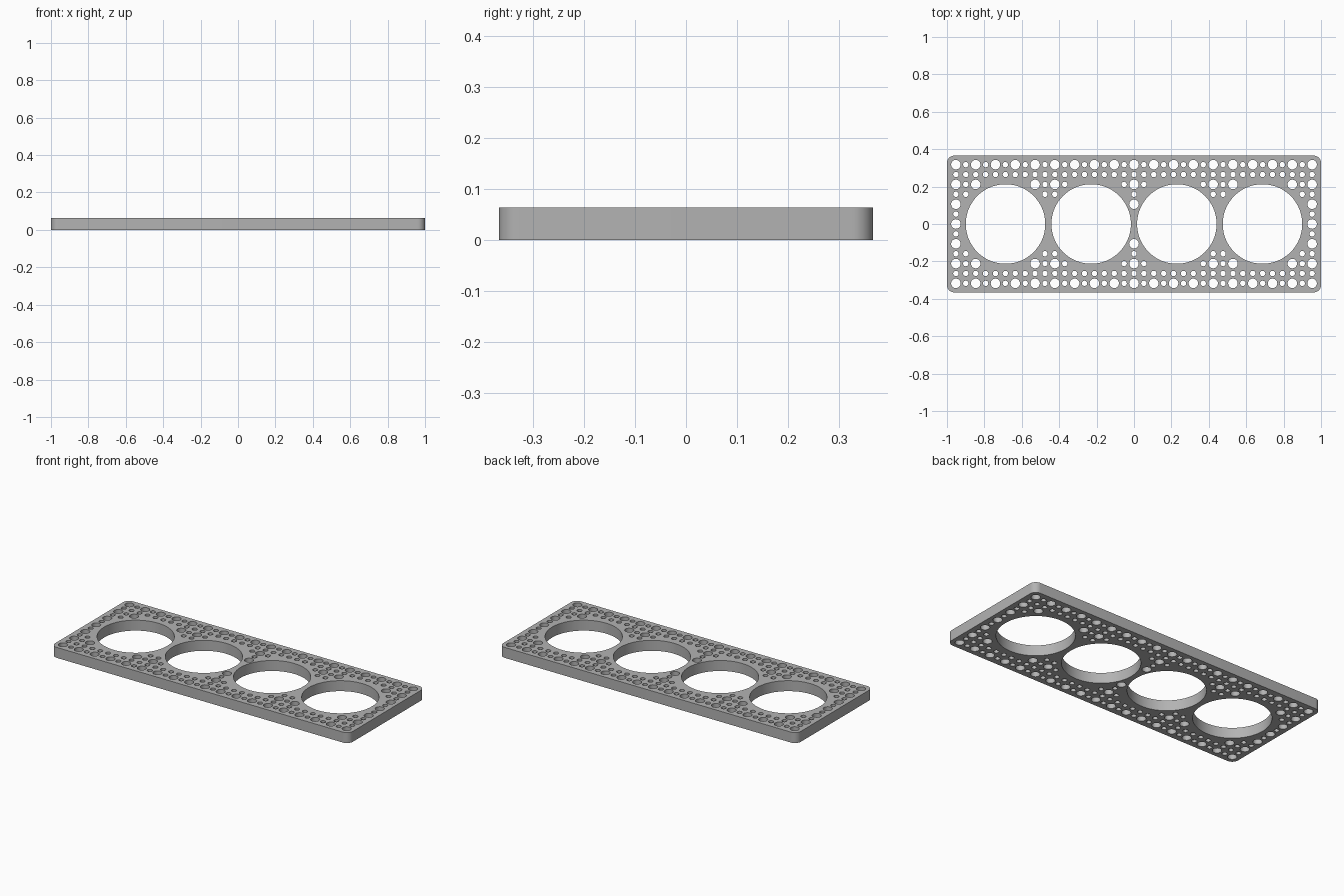
import bpy, bmesh, math

cube = bpy.data.objects.get("Cube")
if cube:
    bpy.data.objects.remove(cube)

HALF_X, HALF_Y, HEIGHT, CORNER = 1.0, 0.366, 0.0635, 0.04
PITCH = 0.1058
BORE_R, PEG_R, PIN_R = 0.2125, 0.0255, 0.0145
CLEARANCE = 0.012
BORES = [(i - 1.5) * 0.458 for i in range(4)]

grey = bpy.data.materials.new("light_grey")
grey.use_nodes = True
colour = (0.45, 0.45, 0.45, 1)
grey.diffuse_color = colour
grey.node_tree.nodes["Principled BSDF"].inputs["Base Color"].default_value = colour

bm = bmesh.new()


def loop(points):
    """Add a closed ring of edges on the ground plane."""
    verts = [bm.verts.new((x, y, 0)) for x, y in points]
    for a, b in zip(verts, verts[1:] + verts[:1]):
        bm.edges.new((a, b))


def arc(cx, cy, r, start, sweep, count):
    return [(cx + r * math.cos(start + sweep * i / count),
             cy + r * math.sin(start + sweep * i / count)) for i in range(count + 1)]


def hole(cx, cy, r, count):
    loop(arc(cx, cy, r, 0, math.tau, count)[:-1])


# Rounded outline
outline = []
for quarter, (sx, sy) in enumerate([(1, 1), (-1, 1), (-1, -1), (1, -1)]):
    outline += arc(sx * (HALF_X - CORNER), sy * (HALF_Y - CORNER), CORNER,
                   quarter * math.pi / 2, math.pi / 2, 10)
loop(outline)

# Four large bores
for x in BORES:
    hole(x, 0, BORE_R, 96)

# Half-pitch hole grid: wide holes on whole steps, narrow ones between,
# kept only where enough wall remains beside the bores
for i in range(-18, 19):
    for j in range(-6, 7):
        x, y = i * PITCH / 2, j * PITCH / 2
        wide = i % 2 == 0 and j % 2 == 0
        r = PEG_R if wide else PIN_R
        if all(math.hypot(x - b, y) - BORE_R - r > CLEARANCE for b in BORES):
            hole(x, y, r, 28 if wide else 20)

# Fill between the rings and thicken upward
bmesh.ops.triangle_fill(bm, use_beauty=True, edges=bm.edges[:], normal=(0, 0, 1))
ext = bmesh.ops.extrude_face_region(bm, geom=bm.faces[:], use_keep_orig=True)
top = [g for g in ext["geom"] if isinstance(g, bmesh.types.BMVert)]
bmesh.ops.translate(bm, verts=top, vec=(0, 0, HEIGHT))
bmesh.ops.recalc_face_normals(bm, faces=bm.faces[:])

mesh = bpy.data.meshes.new("perforated_plate")
bm.to_mesh(mesh)
bm.free()
mesh.materials.append(grey)
plate = bpy.data.objects.new("perforated_plate", mesh)
bpy.context.collection.objects.link(plate)
bpy.ops.object.select_all(action="DESELECT")
plate.select_set(True)
bpy.context.view_layer.objects.active = plate
bpy.ops.object.shade_smooth_by_angle(angle=math.radians(35))
